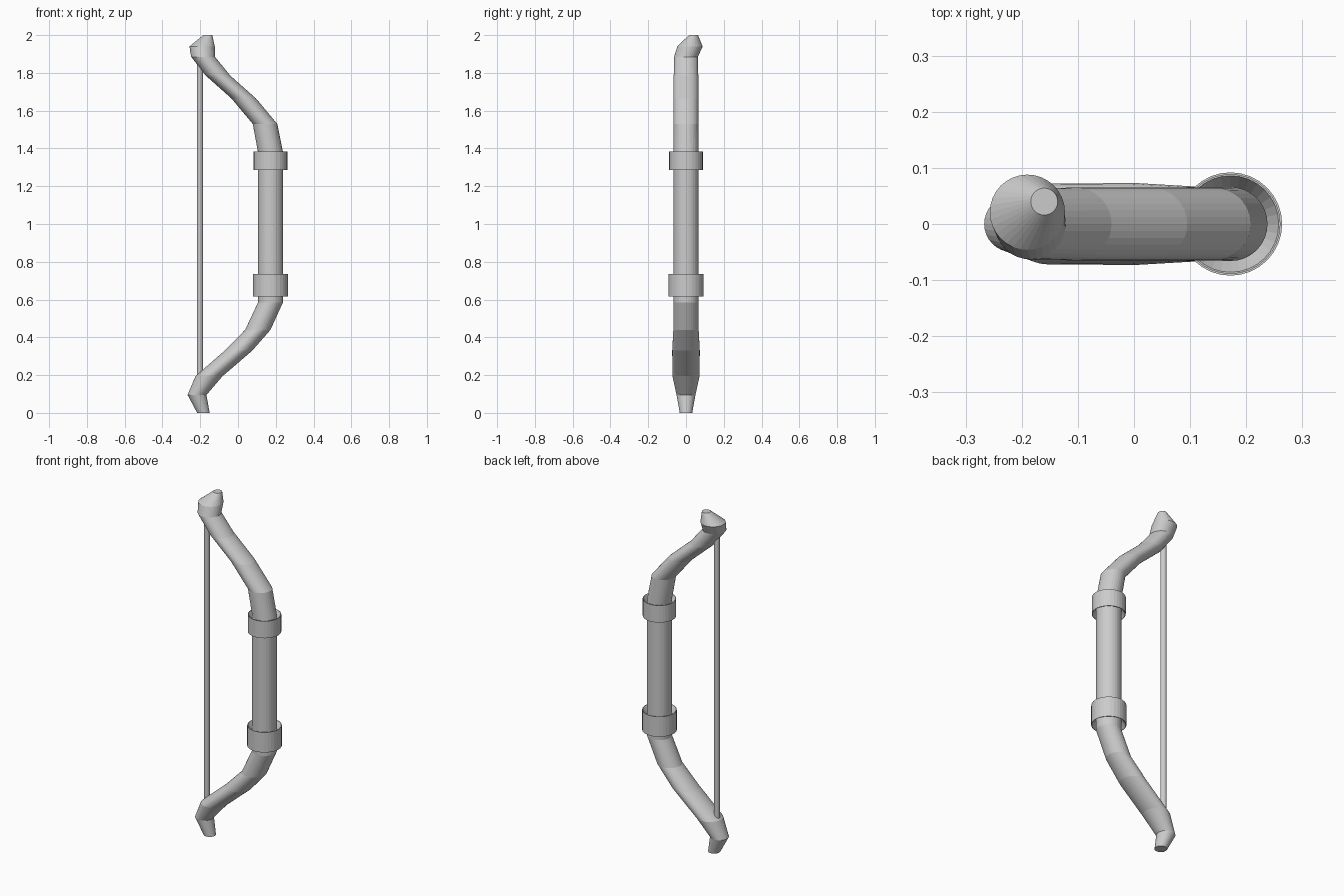
import bpy, bmesh
from math import sin, cos, tau

if "Cube" in bpy.data.objects:
    bpy.data.objects.remove(bpy.data.objects["Cube"])

SIDES = 32


def loft(name, rings, caps=True):
    """Skin a stack of horizontal circles given as (x, y, z, radius)."""
    bm = bmesh.new()
    loops = [[bm.verts.new((x + r * cos(tau * i / SIDES), y + r * sin(tau * i / SIDES), z))
              for i in range(SIDES)] for x, y, z, r in rings]
    pairs = list(zip(loops, loops[1:]))
    if not caps:
        pairs.append((loops[-1], loops[0]))
    for a, b in pairs:
        for i in range(SIDES):
            j = (i + 1) % SIDES
            bm.faces.new((a[i], a[j], b[j], b[i]))
    if caps:
        bm.faces.new(loops[0][::-1])
        bm.faces.new(loops[-1])
    bmesh.ops.recalc_face_normals(bm, faces=bm.faces)
    mesh = bpy.data.meshes.new(name)
    bm.to_mesh(mesh)
    bm.free()
    obj = bpy.data.objects.new(name, mesh)
    bpy.context.collection.objects.link(obj)
    return obj


def collar(name, z0, z1, r):
    """Band around the grip with funnel-shaped open ends."""
    x, inner, depth = 0.172, 0.066, 0.035
    loft(name, [(x, 0, z0, r), (x, 0, z1, r), (x, 0, z1, r - 0.003),
                (x, 0, z1 - depth, inner), (x, 0, z0 + depth, inner),
                (x, 0, z0, r - 0.003)], caps=False)


# Bow stave: lower tip, lower limb, grip, upper limb and hooked upper tip
loft("bow_stave", [
    (-0.183, 0, 0.0, 0.033),
    (-0.217, 0, 0.095, 0.05),
    (-0.153, 0, 0.195, 0.072),
    (0.003, 0, 0.33, 0.073),
    (0.105, 0, 0.44, 0.067),
    (0.172, 0, 0.585, 0.066),
    (0.172, 0, 1.38, 0.066),
    (0.143, 0, 1.53, 0.065),
    (0.03, 0, 1.665, 0.065),
    (-0.105, 0, 1.785, 0.065),
    (-0.185, 0, 1.885, 0.063),
    (-0.19, 0.021, 1.94, 0.067),
    (-0.16, 0.04, 2.0, 0.024),
])

# Collars at both ends of the grip
collar("lower_collar", 0.617, 0.735, 0.092)
collar("upper_collar", 1.285, 1.385, 0.089)

# Bowstring
loft("bowstring", [(-0.201, 0, 0.16, 0.016), (-0.201, 0, 1.88, 0.016)])
